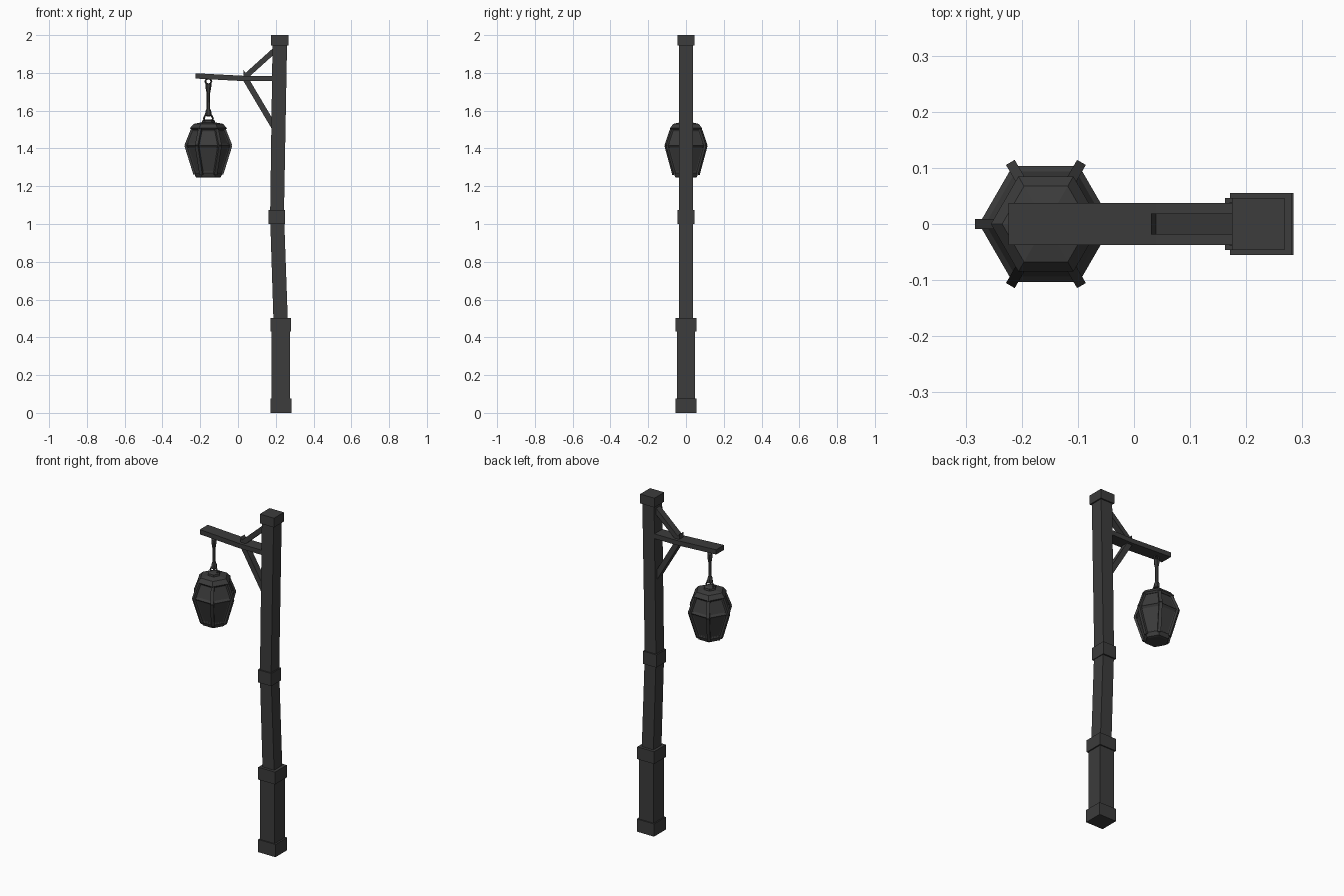
import bpy, bmesh, math
from mathutils import Vector

if "Cube" in bpy.data.objects:
    bpy.data.objects.remove(bpy.data.objects["Cube"])

iron = bpy.data.materials.new("dark_iron")
iron.diffuse_color = (0.045, 0.045, 0.045, 1)
iron.use_nodes = True
iron.node_tree.nodes["Principled BSDF"].inputs["Base Color"].default_value = iron.diffuse_color
LX = -0.157  # lantern axis


def finish(name, bm):
    bmesh.ops.recalc_face_normals(bm, faces=bm.faces)
    me = bpy.data.meshes.new(name)
    bm.to_mesh(me)
    bm.free()
    me.materials.append(iron)
    ob = bpy.data.objects.new(name, me)
    bpy.context.collection.objects.link(ob)
    return ob


def loft(name, rings, inset=None):
    """Skin a list of closed rings, cap both ends, optionally recess the sides."""
    bm = bmesh.new()
    vs = [[bm.verts.new(p) for p in r] for r in rings]
    n = len(rings[0])
    sides = []
    for a, b in zip(vs, vs[1:]):
        for i in range(n):
            j = (i + 1) % n
            sides.append(bm.faces.new((a[i], a[j], b[j], b[i])))
    bm.faces.new(vs[0][::-1])
    bm.faces.new(vs[-1])
    bmesh.ops.recalc_face_normals(bm, faces=bm.faces)
    if inset:
        bmesh.ops.inset_individual(bm, faces=sides, thickness=inset[0],
                                   depth=0, use_even_offset=True)
        for f in sides:
            d = f.normal * inset[1]
            for v in f.verts:
                v.co -= d
    return finish(name, bm)


def rect(x0, x1, hy, z):
    return [(x0, -hy, z), (x1, -hy, z), (x1, hy, z), (x0, hy, z)]


def hexagon(r, z, n=6):
    return [(LX + r * math.cos(math.tau * i / n), r * math.sin(math.tau * i / n), z)
            for i in range(n)]


def turned(name, profile, n=6, inset=None):
    return loft(name, [hexagon(r, z, n) for r, z in profile], inset)


def beam(name, path, hy, t):
    """Flat bar along a path in the xz plane with vertical end cuts."""
    rings = []
    for x, z in path:
        rings.append([(x, -hy, z - t), (x, hy, z - t), (x, hy, z + t), (x, -hy, z + t)])
    return loft(name, rings)


def bar(bm, p, q, axis, w, d):
    """Square bar from p to q, width w across, depth d along the outward axis."""
    p, q = Vector(p), Vector(q)
    side = (q - p).cross(axis).normalized()
    out = side.cross(q - p).normalized()
    if out.dot(axis) < 0:
        out.negate()
    a, b = [[bm.verts.new(c + side * s * w + out * o * d)
             for s, o in ((-1, -1), (1, -1), (1, 1), (-1, 1))] for c in (p, q)]
    for i in range(4):
        j = (i + 1) % 4
        bm.faces.new((a[i], a[j], b[j], b[i]))
    bm.faces.new(a)
    bm.faces.new(b)


# Post sections and collars
loft("base_block", [rect(0.171, 0.284, 0.055, z) for z in (0, 0.075)])
loft("lower_post", [rect(0.178, 0.274, 0.048, z) for z in (0.05, 0.46)])
loft("lower_collar", [rect(0.171, 0.281, 0.055, z) for z in (0.43, 0.503)])
loft("middle_post", [rect(0.188, 0.264, 0.038, 0.48), rect(0.170, 0.244, 0.038, 1.04)])
loft("middle_collar", [rect(0.162, 0.25, 0.046, z) for z in (1.0, 1.075)])
loft("upper_post", [rect(0.170, 0.243, 0.038, 1.04), rect(0.183, 0.26, 0.038, 1.97)])
loft("post_cap", [rect(0.175, 0.268, 0.046, z) for z in (1.945, 2.0)])

# Arm and braces
beam("arm", [(-0.224, 1.784), (0.04, 1.770), (0.2, 1.770)], 0.037, 0.014)
beam("upper_brace", [(0.03, 1.772), (0.2, 1.925)], 0.019, 0.019)
beam("lower_brace", [(0.03, 1.785), (0.19, 1.515)], 0.019, 0.03)

# Hanging rod with flared ends, and a ring at each end
turned("hanger_rod", [(0.009, 1.745), (0.016, 1.742), (0.016, 1.728), (0.009, 1.69),
                      (0.010, 1.61), (0.016, 1.595), (0.017, 1.575), (0.010, 1.57)])
for name, z, r in (("top_ring", 1.755, 0.016), ("lantern_ring", 1.558, 0.024)):
    bpy.ops.mesh.primitive_torus_add(location=(LX, 0, z), rotation=(math.pi / 2, 0, 0),
                                     major_radius=r, minor_radius=0.005,
                                     major_segments=8, minor_segments=4)
    bpy.context.object.name = name
    bpy.context.object.data.materials.append(iron)

# Lantern body with recessed panels
turned("lantern_body", [(0.072, 1.265), (0.119, 1.415), (0.086, 1.505)],
       inset=(0.013, 0.006))
turned("lantern_foot", [(0.055, 1.245), (0.066, 1.248), (0.076, 1.27), (0.072, 1.275)])
turned("lantern_lid", [(0.088, 1.498), (0.098, 1.507), (0.078, 1.53), (0.042, 1.537)])
turned("lantern_finial", [(0.036, 1.53), (0.034, 1.548), (0.018, 1.552)])

# Corner bars running down every lantern edge
bm = bmesh.new()
for i in range(6):
    a = math.tau * i / 6
    axis = Vector((math.cos(a), math.sin(a), 0))
    pts = [Vector((LX, 0, z)) + axis * r
           for r, z in ((0.073, 1.262), (0.121, 1.415), (0.086, 1.503))]
    bar(bm, pts[0], pts[1], axis, 0.009, 0.006)
    bar(bm, pts[1], pts[2], axis, 0.009, 0.006)
finish("lantern_corner_bars", bm)
